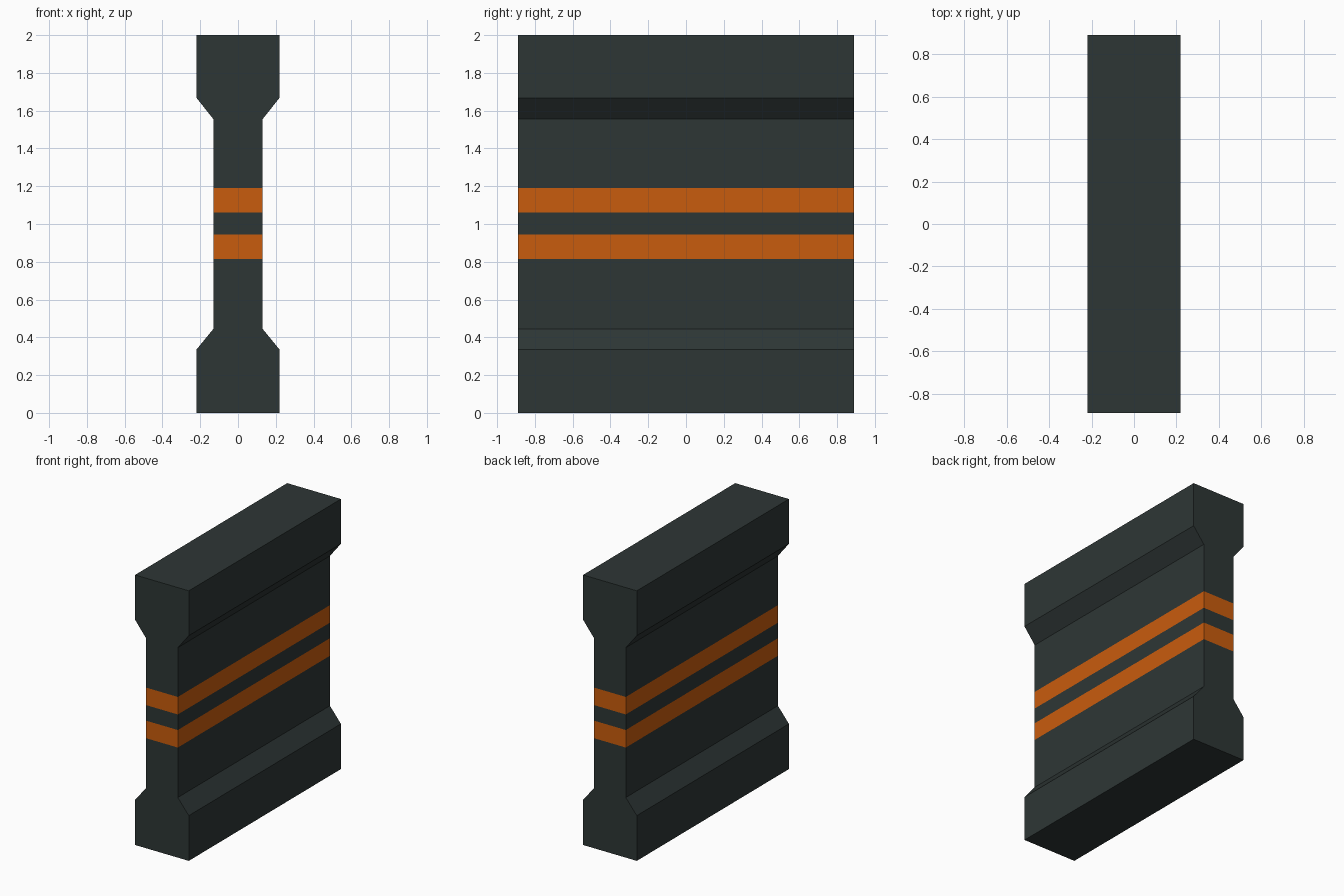
import bpy
import bmesh

if "Cube" in bpy.data.objects:
    bpy.data.objects.remove(bpy.data.objects["Cube"])

DEPTH = 0.89          # half length along y
BANDS = [(0.815, 0.945), (1.06, 1.19)]


def material(name, rgb):
    m = bpy.data.materials.new(name)
    m.diffuse_color = (*rgb, 1.0)
    m.use_nodes = True
    m.node_tree.nodes["Principled BSDF"].inputs["Base Color"].default_value = m.diffuse_color
    return m


dark = material("dark slate", (0.027, 0.037, 0.036))
orange = material("orange", (0.584, 0.107, 0.004))

# Half profile from the floor up: foot, bevel, narrow web with band edges, bevel, head
half = [(0.22, 0.0), (0.22, 0.335), (0.13, 0.445)]
half += [(0.13, z) for band in BANDS for z in band]
half += [(0.13, 1.555), (0.22, 1.668), (0.22, 2.0)]

# Stack of rectangular rings, bridged level by level
bm = bmesh.new()
rings = []
for w, z in half:
    corners = [(-w, -DEPTH), (w, -DEPTH), (w, DEPTH), (-w, DEPTH)]
    rings.append([bm.verts.new((x, y, z)) for x, y in corners])
for low, high in zip(rings, rings[1:]):
    for i in range(4):
        j = (i + 1) % 4
        bm.faces.new((low[i], low[j], high[j], high[i]))
bm.faces.new(rings[0][::-1])
bm.faces.new(rings[-1])

# Stripes: side faces whose centre height lies inside a band
for f in bm.faces:
    z = f.calc_center_median().z
    f.material_index = int(any(a < z < b for a, b in BANDS))

mesh = bpy.data.meshes.new("barrier_wall")
bm.to_mesh(mesh)
bm.free()
mesh.materials.append(dark)
mesh.materials.append(orange)
wall = bpy.data.objects.new("barrier_wall", mesh)
bpy.context.collection.objects.link(wall)
